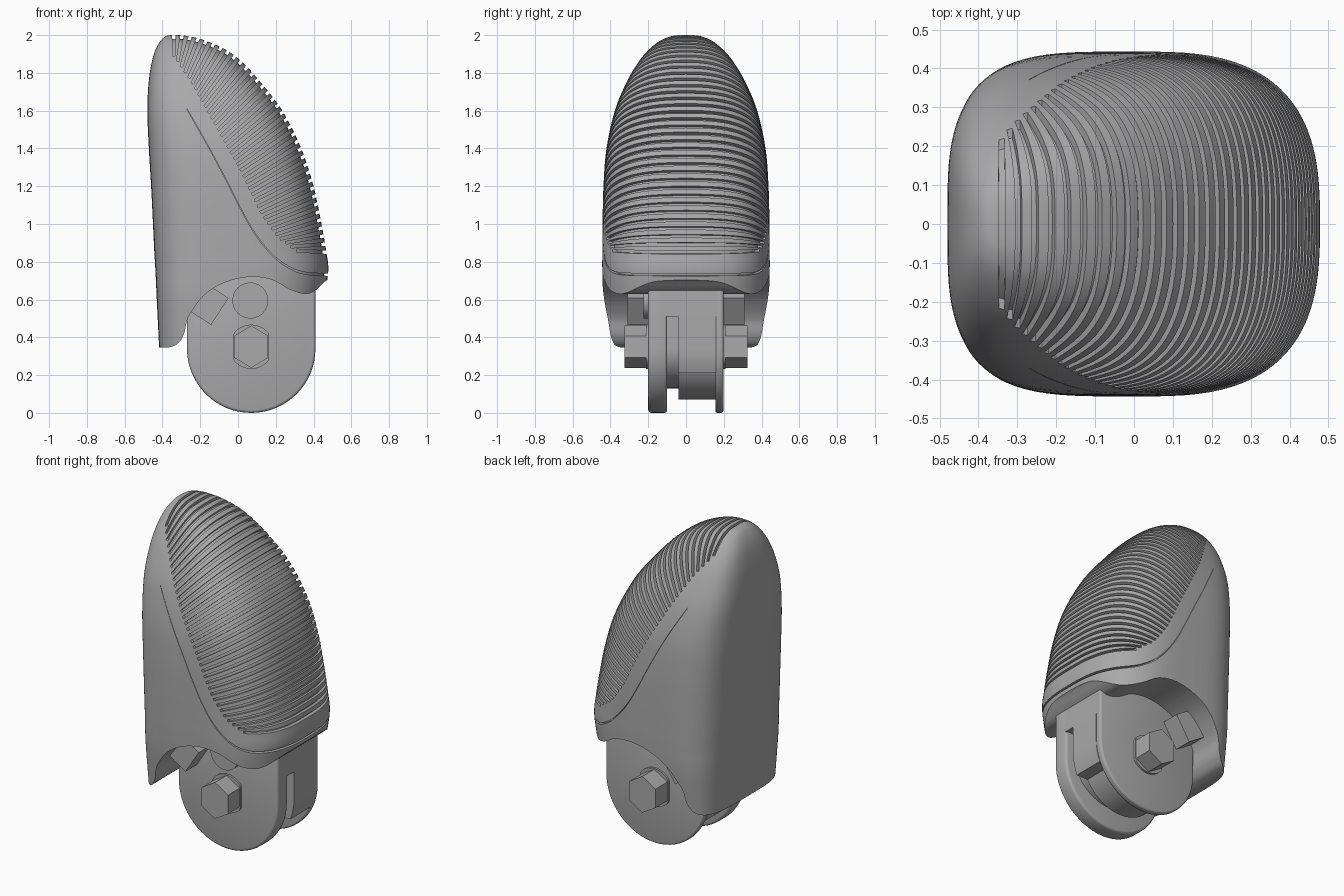
import bpy, bmesh
from math import sin, cos, pi, radians
from mathutils import Vector

if "Cube" in bpy.data.objects:
    bpy.data.objects.remove(bpy.data.objects["Cube"], do_unlink=True)

grey = bpy.data.materials.new("plain_grey")
grey.use_nodes = True
grey.diffuse_color = (0.4, 0.4, 0.4, 1)
grey.node_tree.nodes["Principled BSDF"].inputs["Base Color"].default_value = (0.4, 0.4, 0.4, 1)


def finish(name, bm):
    bmesh.ops.recalc_face_normals(bm, faces=bm.faces)
    mesh = bpy.data.meshes.new(name)
    bm.to_mesh(mesh)
    bm.free()
    mesh.materials.append(grey)
    ob = bpy.data.objects.new(name, mesh)
    bpy.context.collection.objects.link(ob)
    return ob


def activate(ob):
    bpy.ops.object.select_all(action='DESELECT')
    ob.select_set(True)
    bpy.context.view_layer.objects.active = ob


def smooth(ob, angle=35):
    activate(ob)
    bpy.ops.object.shade_smooth_by_angle(angle=radians(angle))


def cut(ob, cutter):
    mod = ob.modifiers.new("cut", 'BOOLEAN')
    mod.operation, mod.solver, mod.object = 'DIFFERENCE', 'EXACT', cutter
    activate(ob)
    bpy.ops.object.modifier_apply(modifier=mod.name)


def add_prism(bm, pts, y0, y1):
    # closed x-z outline extruded along y
    a = [bm.verts.new((x, y0, z)) for x, z in pts]
    b = [bm.verts.new((x, y1, z)) for x, z in pts]
    bm.faces.new(a)
    bm.faces.new(b[::-1])
    for i in range(len(pts)):
        j = (i + 1) % len(pts)
        bm.faces.new((a[i], b[i], b[j], a[j]))


def prism(name, pts, y0, y1, bevel=0.0):
    bm = bmesh.new()
    add_prism(bm, pts, y0, y1)
    ob = finish(name, bm)
    if bevel:
        mod = ob.modifiers.new("soft_edge", 'BEVEL')
        mod.width, mod.segments, mod.limit_method = bevel, 3, 'ANGLE'
        mod.angle_limit = radians(40)
        activate(ob)
        bpy.ops.object.modifier_apply(modifier=mod.name)
    smooth(ob)
    return ob


def spline(rows, steps):
    # Catmull-Rom through rows of any width
    out, n = [], len(rows)
    for i in range(n - 1):
        p = [rows[max(0, min(n - 1, i + k))] for k in (-1, 0, 1, 2)]
        for s in range(steps):
            t = s / steps
            out.append(tuple(0.5 * (2 * b + (c - a) * t + (2 * a - 5 * b + 4 * c - d) * t * t
                                    + (3 * b - a - 3 * c + d) * t ** 3) for a, b, c, d in zip(*p)))
    return out + [tuple(rows[-1])]


def along(pts, f):
    # point at fraction f of a polyline's length
    pts = [Vector(p) for p in pts]
    seg = [(b - a).length for a, b in zip(pts, pts[1:])]
    d = f * sum(seg)
    for i, s in enumerate(seg):
        if d <= s:
            return pts[i].lerp(pts[i + 1], d / s)
        d -= s
    return pts[-1]


# Cover cross-sections: height, back x, face x, half width, back and face squareness
SECTIONS = spline([
    (.33, -.417, .42, .408, 4.6, 2.8), (.6, -.43, .455, .437, 4.4, 2.8),
    (.75, -.437, .478, .443, 4.2, 2.8), (.85, -.443, .468, .443, 4.1, 2.8),
    (1.0, -.45, .442, .442, 4, 2.8), (1.2, -.46, .4, .437, 3.9, 2.8),
    (1.4, -.472, .335, .421, 3.8, 2.8), (1.6, -.48, .235, .377, 3.7, 2.7),
    (1.75, -.473, .12, .315, 3.5, 2.6), (1.85, -.458, .03, .257, 3.3, 2.5),
    (1.92, -.438, -.06, .2, 3, 2.5), (1.97, -.41, -.17, .138, 2.8, 2.5),
    (1.993, -.385, -.255, .083, 2.6, 2.5), (2.0, -.36, -.31, .04, 2.5, 2.5)], 5)


def cover_loft(name, inset=0.0, seg=96):
    bm = bmesh.new()
    rings = []
    for z, x0, x1, hy, back, front in SECTIONS:
        ring = []
        for k in range(seg):
            c, s = cos(2 * pi * k / seg), sin(2 * pi * k / seg)
            n = front if c > 0 else back
            px = abs(c) ** (2 / n) * (1 if c > 0 else -1)
            py = abs(s) ** (2 / n) * (1 if s > 0 else -1)
            ring.append(bm.verts.new(((x0 + x1) / 2 + px * (x1 - x0) / 2, py * hy, z)))
        rings.append(ring)
    for a, b in zip(rings, rings[1:]):
        for k in range(seg):
            j = (k + 1) % seg
            bm.faces.new((a[k], a[j], b[j], b[k]))
    bm.faces.new(rings[0][::-1])
    bm.faces.new(rings[-1])
    bmesh.ops.recalc_face_normals(bm, faces=bm.faces)
    bm.normal_update()
    for v, nrm in [(v, v.normal.copy()) for v in bm.verts]:
        v.co -= nrm * inset
    return finish(name, bm)


cover = cover_loft("cover")
core = cover_loft("groove_floor", 0.02)

# Arched underside, cut straight through from front to back
arch = spline([(-.37, .345), (-.32, .365), (-.285, .42), (-.262, .51), (-.177, .625), (-.07, .69),
               (.06, .72), (.18, .705), (.27, .655), (.35, .63), (.405, .645), (.46, .695)], 4)
outline = [(-.7, .345)] + arch + [(.7, .85), (.7, .1), (-.7, .1)]
underside = prism("underside_cutter", outline, -.7, .7)
cut(cover, underside)
underside.location.z = 0.012
bpy.context.view_layer.update()
cut(core, underside)

# Fan of grip grooves between the face profile and the panel boundary
face = [(-.34, 2.0)] + [(s[2], s[0]) for s in SECTIONS[::-1] if s[0] > .85] + [(.468, .85)]
border = [(-.34, 1.89), (-.257, 1.77), (-.124, 1.53), (.01, 1.29), (.124, 1.05),
          (.21, .93), (.31, .86)]
COUNT = 36
bm = bmesh.new()
for i in range(COUNT):
    f = i / (COUNT - 1)
    p, b = along(face, f), along(border, f)
    d = (p - b).normalized()
    side = Vector((-d.y, d.x))
    p = p + d * 0.06
    add_prism(bm, [b - side * .007, p - side * .009, p + side * .009, b + side * .007], -.7, .7)
grooves = finish("groove_cutter", bm)
cut(cover, grooves)

# Panel seam: a tapering groove sweeping down each side and under the grip
seam = spline([(-.27, 1.61), (-.17, 1.435), (-.07, 1.25), (.06, 1.0), (.167, .855),
               (.27, .775), (.38, .742), (.6, .738)], 5)
n = len(seam) - 1
lower = [(x, z - .004 - .01 * (i / n) ** 2) for i, (x, z) in enumerate(seam)]
seam_cutter = prism("seam_cutter", seam + lower[::-1], -.7, .7)
cut(cover, seam_cutter)

for helper in (underside, grooves, seam_cutter):
    bpy.data.objects.remove(helper, do_unlink=True)
smooth(cover, 30)
smooth(core, 30)

# Mount: two round-ended cheeks with a stepped middle, tucked up inside the cover
CX, CZ = 0.07, 0.34


def disc(r, cx, cz, seg):
    return [(cx + r * cos(2 * pi * k / seg), cz + r * sin(2 * pi * k / seg)) for k in range(seg)]


def tongue(r, top):
    arc = [(CX - r * cos(pi * k / 32), CZ - r * sin(pi * k / 32)) for k in range(33)]
    return arc + [(CX + r, top), (CX - r, top)]


crown = [(CX + .34, .66), (CX + .24, .76), (CX - .24, .76), (CX - .34, .6)]
cheek = tongue(.34, .66)[:-2] + crown
prism("front_cheek", cheek, -.2, -.1, .015)
prism("back_cheek", cheek, .155, .198, .012)
prism("mount_bridge", [(CX - .34, .51), (CX + .34, .51)] + crown, -.185, .185)
prism("middle_hub", tongue(.27, .68), -.04, .16)
prism("middle_shoulder", [q for q in tongue(.34, .68) if q[1] > .18], -.04, .16)
prism("slot_floor", [(x * 1.2, z) for x, z in tongue(.21, .6)], -.11, -.03)

# Bolt with six-sided heads, rounded collar, pivot pin and stop lug
hexagon = [(0, -.112), (.09, -.058), (.09, .058), (0, .112), (-.09, .058), (-.09, -.058)]
prism("bolt", [(CX + x, .35 + z) for x, z in hexagon], -.325, .325)
collar = [(max(CX - .095, min(CX + .095, x)), z) for x, z in disc(.117, CX, .35, 46)]
prism("bolt_collar", collar, -.212, .21)
prism("pivot_pin", disc(.095, .065, .595, 48), -.225, 0)
radial = Vector((-.84, .54))
across = Vector((.54, .84))
mid = Vector((-.155, .575))
lug = [mid + radial * a + across * b for a, b in ((-.07, -.085), (.09, -.085), (.09, .085), (-.07, .085))]
prism("stop_lug", lug, -.31, .31)
